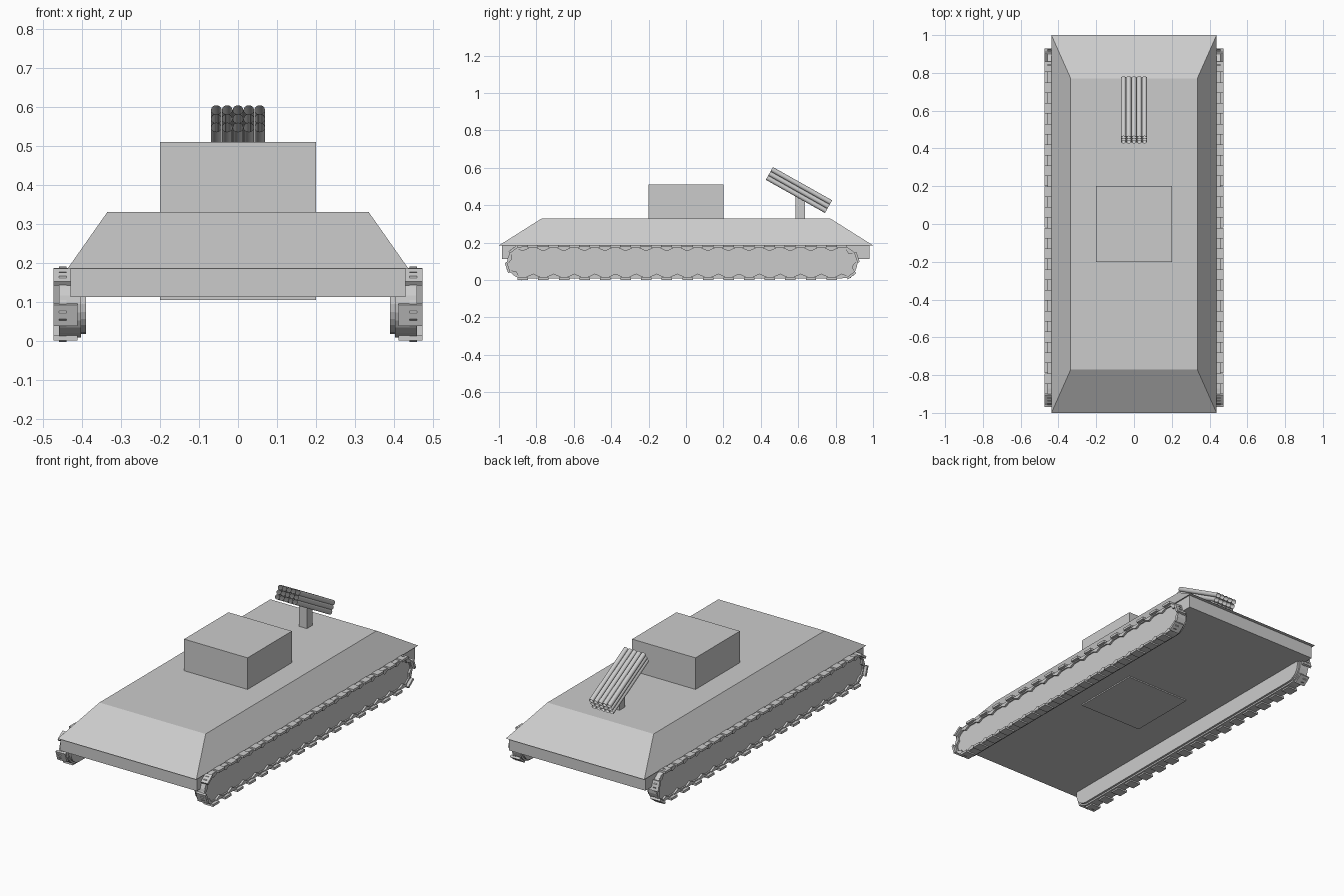
import bpy, bmesh, math
from mathutils import Matrix, Vector

if "Cube" in bpy.data.objects:
    bpy.data.objects.remove(bpy.data.objects["Cube"])

grey = bpy.data.materials.new("plain_grey")
grey.use_nodes = True
grey.diffuse_color = (0.6, 0.6, 0.6, 1)
grey.node_tree.nodes["Principled BSDF"].inputs["Base Color"].default_value = (0.6, 0.6, 0.6, 1)


def finish(name, bm, closed=True):
    if closed:
        bmesh.ops.recalc_face_normals(bm, faces=bm.faces)
    mesh = bpy.data.meshes.new(name)
    bm.to_mesh(mesh)
    bm.free()
    mesh.materials.append(grey)
    obj = bpy.data.objects.new(name, mesh)
    bpy.context.collection.objects.link(obj)
    return obj


def box(name, half_x, y0, y1, z0, z1, top_x=1.0, top_y=1.0):
    """Box centred on x, with an optional scaled top."""
    bm = bmesh.new()
    bmesh.ops.create_cube(bm, size=2)
    mid, half_y = (y0 + y1) / 2, (y1 - y0) / 2
    for v in bm.verts:
        top = v.co.z > 0
        v.co = (v.co.x * half_x * (top_x if top else 1),
                mid + v.co.y * half_y * (top_y if top else 1),
                z1 if top else z0)
    return finish(name, bm)


# Hull and turret
box("lower_hull", 0.43, -0.985, 0.98, 0.112, 0.187)
box("upper_hull", 0.437, -1, 1, 0.185, 0.33, 0.335 / 0.437, 0.77)
box("turret", 0.2, -0.2, 0.2, 0.105, 0.51)

# Launcher post and its open tubes
box("launcher_post", 0.025, 0.585, 0.635, 0.32, 0.455)
bm = bmesh.new()
tilt = Matrix.Translation((0, 0.604, 0.481)) @ Matrix.Rotation(math.radians(60.7), 4, 'X')
for col in range(-2, 3):
    for row in range(-1, 2):
        place = tilt @ Matrix.Translation((col * 0.0278, row * 0.0255, 0))
        bmesh.ops.create_cone(bm, cap_ends=False, segments=16, radius1=0.0135,
                              radius2=0.0135, depth=0.363, matrix=place)
tubes = finish("launcher_tubes", bm, closed=False)
tubes.data.shade_smooth()

# Track loop: a stadium in the y-z plane
HALF, MID_Y, MID_Z, NOMINAL = 0.852, -0.02, 0.094, 0.088
ARC = math.pi * NOMINAL
LENGTH = 4 * HALF + 2 * ARC


def loop_frame(s):
    """Point on the stadium's spine and outward direction at distance s."""
    s %= LENGTH
    flip = 1
    if s >= LENGTH / 2:
        s -= LENGTH / 2
        flip = -1
    if s < 2 * HALF:
        return Vector((0, flip * (s - HALF), 0)), Vector((0, 0, -flip))
    a = (s - 2 * HALF) / NOMINAL
    return (Vector((0, flip * HALF, 0)),
            Vector((0, flip * math.sin(a), -flip * math.cos(a))))


def stadium(radius, x, steps=12):
    pts = []
    for end in (1, -1):
        for i in range(steps + 1):
            a = math.pi * i / steps
            pts.append((x, MID_Y + end * (HALF + radius * math.sin(a)),
                        MID_Z - end * radius * math.cos(a)))
    return pts


def prism(bm, ring0, ring1):
    a = [bm.verts.new(p) for p in ring0]
    b = [bm.verts.new(p) for p in ring1]
    bm.faces.new(a)
    bm.faces.new(b)
    for i in range(len(a)):
        j = (i + 1) % len(a)
        bm.faces.new((a[i], a[j], b[j], b[i]))


def link(bm, s, profile, x0, x1):
    """Extrude a small profile of (along, outward) points at distance s."""
    base, out = loop_frame(s)
    along = Vector((0, -out.z, out.y))
    origin = base + Vector((0, MID_Y, MID_Z))
    pts = [origin + along * u + out * r for u, r in profile]
    prism(bm, [p + Vector((x0, 0, 0)) for p in pts],
          [p + Vector((x1, 0, 0)) for p in pts])


LINKS = 36
PITCH = LENGTH / LINKS
cleat = [(-0.028, 0.08), (0.028, 0.08), (0.028, 0.093), (-0.028, 0.093)]
tooth = [(-0.05, 0.083), (0, 0.06), (0.05, 0.083)]

for side, label in ((1, "left"), (-1, "right")):
    # Inner core
    bm = bmesh.new()
    prism(bm, stadium(0.076, side * 0.39), stadium(0.076, side * 0.448))
    finish(label + "_track_core", bm)

    # Continuous belt around the core
    bm = bmesh.new()
    rings = [[bm.verts.new(p) for p in stadium(r, side * x)]
             for r, x in ((0.074, 0.402), (0.085, 0.402), (0.085, 0.456), (0.074, 0.456))]
    count = len(rings[0])
    for k in range(4):
        a, b = rings[k], rings[(k + 1) % 4]
        for i in range(count):
            j = (i + 1) % count
            bm.faces.new((a[i], a[j], b[j], b[i]))
    finish(label + "_track_belt", bm)

    # Cleats and pointed side teeth
    bm = bmesh.new()
    for n in range(LINKS):
        s = n * PITCH
        link(bm, s, cleat, side * 0.412, side * 0.473)
        link(bm, s + PITCH / 2, tooth, side * 0.44, side * 0.459)
    finish(label + "_track_links", bm)
